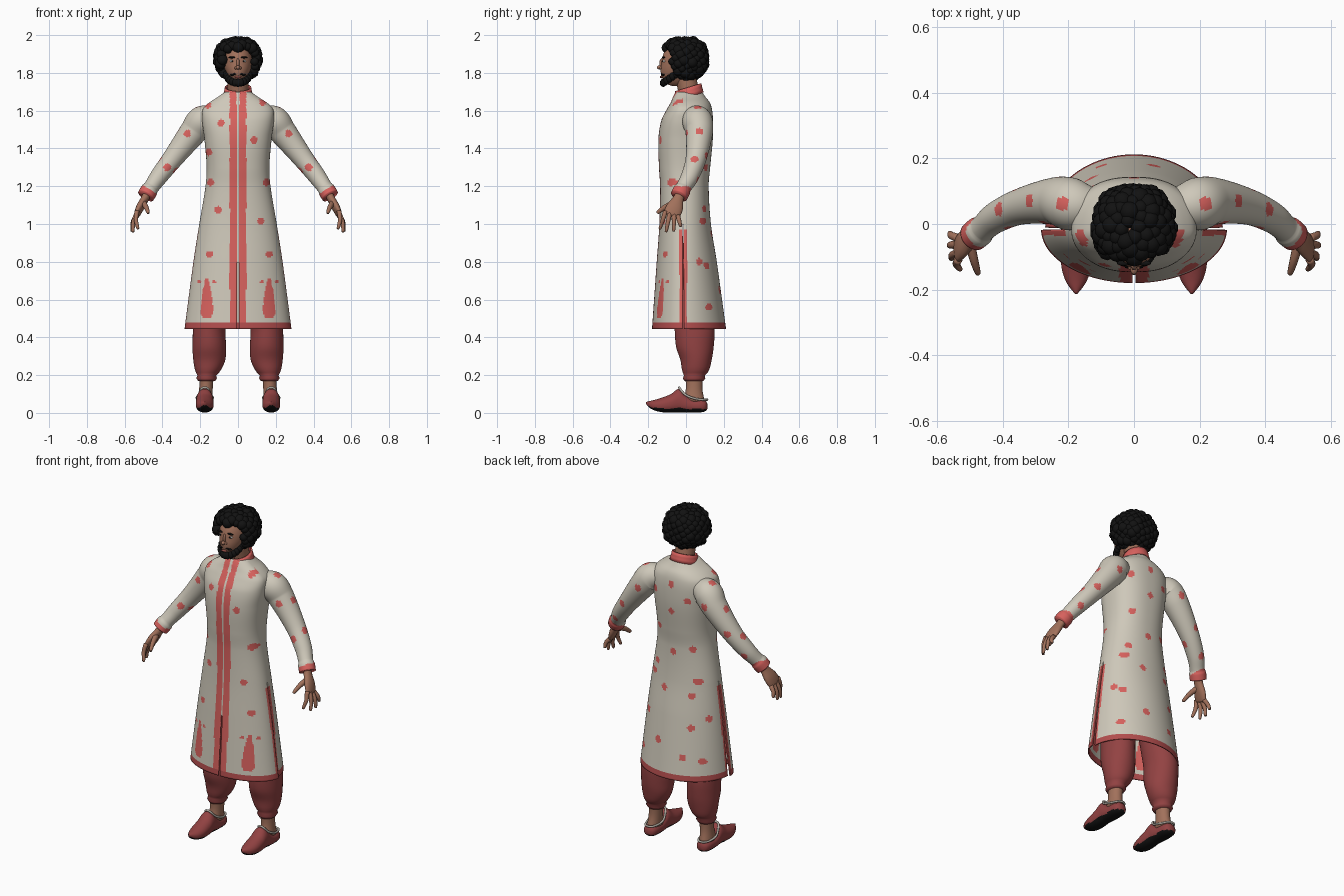
import bpy, bmesh, random
from math import sin, cos, pi, tau, hypot, sqrt
from mathutils import Vector, Matrix

random.seed(4)
if "Cube" in bpy.data.objects:
    bpy.data.objects.remove(bpy.data.objects["Cube"])


def material(name, *rgb):
    m = bpy.data.materials.new(name)
    m.use_nodes = True
    m.diffuse_color = (*rgb, 1)
    m.node_tree.nodes["Principled BSDF"].inputs["Base Color"].default_value = (*rgb, 1)
    return m


CREAM = material("cream cloth", .62, .58, .49)
RED = material("coral red print", .68, .12, .11)
HEM = material("hem red", .45, .075, .075)
MAROON = material("maroon cloth", .29, .055, .055)
SKIN = material("skin", .36, .165, .105)
BLACK = material("black", .006, .006, .006)
TRIM = material("shoe trim", .45, .42, .37)
WHITE = material("eye white", .6, .58, .55)
LIP = material("lips", .3, .08, .065)


def finish(name, bm, mats, rule=None, thick=0):
    """Colour or cut faces by rule, then make a smooth object."""
    bmesh.ops.recalc_face_normals(bm, faces=bm.faces)
    cut = []
    if rule:
        for f in bm.faces:
            k = rule(f.calc_center_median(), f.normal)
            if k < 0:
                cut.append(f)
            else:
                f.material_index = k
    bmesh.ops.delete(bm, geom=cut, context="FACES")
    me = bpy.data.meshes.new(name)
    bm.to_mesh(me)
    bm.free()
    for m in mats:
        me.materials.append(m)
    me.shade_smooth()
    ob = bpy.data.objects.new(name, me)
    bpy.context.collection.objects.link(ob)
    if thick:
        mod = ob.modifiers.new("cloth thickness", "SOLIDIFY")
        mod.thickness = thick
        mod.offset = -1
    return ob


def sample(rows, n):
    """Smoothly resample rows along their first column."""
    rows = [Vector(r) for r in rows]
    last = len(rows) - 1

    def slope(i):
        a, b = rows[max(i - 1, 0)], rows[min(i + 1, last)]
        return (b - a) / (b[0] - a[0])
    out, i = [], 0
    for j in range(n + 1):
        key = rows[0][0] + (rows[-1][0] - rows[0][0]) * j / n
        sign = 1 if rows[-1][0] > rows[0][0] else -1
        while i < last - 1 and (key - rows[i + 1][0]) * sign > 0:
            i += 1
        a, b = rows[i], rows[i + 1]
        h = b[0] - a[0]
        t = (key - a[0]) / h
        s = t * t * (3 - 2 * t)
        out.append(a * (1 - s) + b * s + slope(i) * (h * t * (1 - t) ** 2)
                   - slope(i + 1) * (h * t * t * (1 - t)))
    return out


def loft(name, rings, mats, rule=None, caps=True, thick=0):
    bm = bmesh.new()
    loops = [[bm.verts.new(p) for p in r] for r in rings]
    n = len(loops[0])
    for a, b in zip(loops, loops[1:]):
        for i in range(n):
            bm.faces.new((a[i], a[(i + 1) % n], b[(i + 1) % n], b[i]))
    if caps:
        bm.faces.new(loops[0])
        bm.faces.new(loops[-1])
    return finish(name, bm, mats, rule, thick)


def circle(n):
    return [(cos((i + .5) * tau / n), sin((i + .5) * tau / n)) for i in range(n)]


def tube(name, rows, mats, n=12, steps=10, rule=None):
    """Sweep an ellipse along rows of (key, x, y, z, wide, thin)."""
    s = sample(rows, steps)
    rings = []
    for i, r in enumerate(s):
        t = Vector(s[min(i + 1, steps)][1:4]) - Vector(s[max(i - 1, 0)][1:4])
        u = t.cross(Vector((1, 0, 0))).normalized()
        v = t.cross(u).normalized()
        rings.append([Vector(r[1:4]) + u * c * r[4] + v * d * r[5] for c, d in circle(n)])
    return loft(name, rings, mats, rule)


def blobs(name, items, mat, detail=2):
    bm = bmesh.new()
    for centre, size in items:
        bmesh.ops.create_icosphere(bm, subdivisions=detail, radius=1,
                                   matrix=Matrix.Translation(centre) @ Matrix.Diagonal((*size, 1)))
    return finish(name, bm, [mat])


# Long coat: height, half width, front depth, back depth, boxiness
COAT = [(1.7, .068, -.055, .085, 2), (1.67, .11, -.07, .105, 2.1), (1.645, .15, -.08, .125, 2.2),
        (1.61, .185, -.1, .137, 2.3), (1.55, .19, -.13, .143, 2.4), (1.45, .178, -.146, .142, 2.4),
        (1.3, .166, -.143, .128, 2.3), (1.2, .172, -.137, .12, 2.2), (1, .205, -.141, .132, 2.1),
        (.8, .236, -.155, .163, 2), (.445, .283, -.18, .212, 2)]
FRONT = [(-.09, 1.535), (.085, 1.445), (.13, 1.645), (-.16, 1.63), (-.105, 1.075), (.12, 1.015),
         (-.15, .84), (.165, .84), (-.155, 1.38), (.15, 1.22), (-.145, 1.22)]
BACK = [(0, 1.58), (0, 1.42), (-.1, 1.5), (.1, 1.3), (-.11, 1.2), (0, 1.17), (.05, .95),
        (-.12, .93), (.06, .65), (-.13, .75), (.17, .78), (-.1, .58), (.12, 1.52), (.12, 1.08)]
SIDE = [(.09, 1.015), (.12, .56), (.07, .8)]
SLIT = -.015


def coat_colour(c, n):
    ax = abs(c.x)
    front = c.y < SLIT
    if c.z < .8 and front and ax < .004:
        return -1
    if c.z < 1 and abs(c.y - SLIT) < .003 and ax > .1:
        return -1
    if c.z < .48:
        return 2
    if c.z < .97 and ax > .1 and abs(c.y - SLIT) < .02:
        return 1
    if front and .008 < ax < .044:
        return 1
    # Teardrop motifs above the front hem
    if front and .5 < c.z < .71:
        wide = .032 if c.z < .58 else .032 - (c.z - .58) * .17
        if abs(ax - .165) < wide * min(1, sqrt((c.z - .495) / .03)):
            return 1
    if front and any(hypot(ax - x, c.z - .695) < .009 for x in (.125, .205)):
        return 1
    if any(hypot(c.x - x, c.z - z) < .019 for x, z in (FRONT if front else BACK)):
        return 1
    return int(ax > .12 and any(hypot(c.y - y, c.z - z) < .018 for y, z in SIDE))


rings = []
for z, w, front, back, power in sample(COAT, 150):
    ring = []
    for c, d in circle(180):
        x = w * abs(c) ** (2 / power) * (1 if c > 0 else -1)
        depth = abs(d) ** (2 / power)
        y = SLIT + depth * ((back - SLIT) if d > 0 else (front - SLIT))
        if d > 0 and z < 1:
            x *= 1 - .08 * (1 - z)
        ring.append((x, y, z))
    rings.append(ring)
loft("long_coat", rings, [CREAM, RED, HEM], coat_colour, caps=False, thick=.007)

# Stand collar, higher at the back and open at the front
rings = [[(r * c, .012 + r * d, z + .3 * r * d) for c, d in circle(60)]
         for r, z in ((.082, 1.672), (.077, 1.69), (.073, 1.705), (.07, 1.724))]
loft("collar", rings, [RED], lambda c, n: -1 if abs(c.x) < .008 and c.y < 0 else 0,
     caps=False, thick=.008)

# Sleeves, hands, trousers and shoes on both sides
ARM_DOTS = [Vector(p) for p in ((.27, 0, 1.48), (.318, .07, 1.49), (.375, -.008, 1.3), (.412, .045, 1.343),
            (.35, .11, 1.36), (.43, .065, 1.23), (.22, .14, 1.5), (.22, .06, 1.62), (.33, .03, 1.28))]


def sleeve_colour(c, n):
    if c.z < 1.2 and abs(c.x) > .43 and (abs(c.x) * .55 - c.z * .83) > -.725:
        return 1
    p = Vector((abs(c.x), c.y, c.z))
    return int(any((p - d).length < .021 for d in ARM_DOTS))


for s, side in ((1, "left"), (-1, "right")):
    def mirrored(rows):
        return [(i, s * p[0], *p[1:]) for i, p in enumerate(rows)]

    arm = [(0, .13, .05, 1.565, .06), (.08, .19, .06, 1.545, .08), (.15, .235, .07, 1.49, .073),
           (.31, .345, .053, 1.347, .055), (.43, .42, .02, 1.25, .047), (.52, .462, -.015, 1.19, .041),
           (.535, .469, -.021, 1.18, .046), (.58, .488, -.037, 1.148, .046)]
    tube(side + "_sleeve", [(k, s * x, y, z, r, r) for k, x, y, z, r in arm], [CREAM, RED],
         56, 80, sleeve_colour)
    tube(side + "_palm", mirrored([(.475, -.025, 1.17, .028, .024), (.492, -.04, 1.135, .028, .021),
                                   (.517, -.058, 1.09, .044, .021), (.535, -.075, 1.052, .044, .015),
                                   (.539, -.079, 1.042, .03, .008)]), [SKIN], 20, 16)
    # Fingers from knuckle offset to tip
    tips = [(-.033, .53, -.137, .978), (-.011, .556, -.105, .962),
            (.012, .562, -.065, .965), (.032, .56, -.028, .988)]
    for name, (d, x, y, z) in zip(("index", "middle", "ring", "little"), tips):
        k = Vector((.535, -.075 + d, 1.055 - .4 * d))
        t = Vector((x, y, z))
        m = (k + t) / 2 + Vector((.008, 0, 0))
        tube(f"{side}_{name}_finger", mirrored([(*k, .013, .013), (*m, .0115, .0115), (*t, .008, .008),
                                                (*(t + (t - m) * .1), .003, .003)]), [SKIN])
    tube(side + "_thumb", mirrored([(.5, -.06, 1.11, .018, .016), (.487, -.11, 1.09, .014, .013),
                                    (.476, -.147, 1.062, .01, .009), (.474, -.152, 1.057, .004, .004)]), [SKIN])

    # Gathered trouser leg: height, centre x, centre y, half width, half depth
    leg = [(.9, .1, .0, .09, .09), (.7, .125, .02, .092, .1), (.45, .152, .045, .086, .106),
           (.35, .152, .047, .089, .1), (.28, .152, .053, .085, .083), (.22, .16, .05, .066, .07),
           (.2, .165, .045, .05, .056), (.185, .166, .043, .055, .06), (.168, .166, .042, .045, .05)]
    loft(side + "_trouser_leg", [[(s * (x + w * c), y + h * d, z) for c, d in circle(36)]
                                 for z, x, y, w, h in sample(leg, 48)], [MAROON])
    ankle = [(.19, .167, .043, .038, .046), (.12, .17, .043, .036, .045), (.06, .174, .04, .038, .06)]
    loft(side + "_ankle", [[(s * (x + w * c), y + h * d, z) for c, d in circle(24)]
                           for z, x, y, w, h in sample(ankle, 8)], [SKIN])

    # Pointed shoe: y, half width, underside, top
    shoe = [(.113, .012, .02, .05), (.105, .03, .01, .065), (.08, .041, .003, .073), (.03, .044, .002, .079),
            (0, .045, .002, .097), (-.035, .045, .002, .128), (-.08, .047, .002, .1), (-.13, .045, .004, .08),
            (-.17, .034, .014, .068), (-.197, .017, .03, .062), (-.213, .003, .05, .057)]
    loft(side + "_shoe", [[(s * (.176 + w * c), y, (a + b) / 2 + (b - a) / 2 * d * abs(d) ** (-.3 if d < 0 else 0))
                           for c, d in circle(32)] for y, w, a, b in sample(shoe, 44)],
         [MAROON, BLACK], lambda c, n: int(n.z < -.45 and c.z < .045))
    cu = bpy.data.curves.new(side + "_shoe_trim", "CURVE")
    cu.dimensions = "3D"
    cu.bevel_depth = .006
    sp = cu.splines.new("BEZIER")
    rim = [(0, -.036, .135), (.032, -.005, .098), (.04, .05, .075), (0, .112, .07),
           (-.04, .05, .075), (-.032, -.005, .098)]
    sp.bezier_points.add(len(rim) - 1)
    for b, (x, y, z) in zip(sp.bezier_points, rim):
        b.co = (.176 * s + x, y, z)
        b.handle_left_type = b.handle_right_type = "AUTO"
    sp.use_cyclic_u = True
    cu.materials.append(TRIM)
    bpy.context.collection.objects.link(bpy.data.objects.new(side + "_shoe_trim", cu))

    # Eyes and brows
    blobs(side + "_eye", [((s * .031, -.113, 1.862), (.013, .011, .007))], WHITE)
    blobs(side + "_iris", [((s * .031, -.122, 1.862), (.005, .004, .005))], BLACK)
    blobs(side + "_brow", [((s * .032, -.119, 1.882), (.021, .008, .005))], BLACK)

# Neck and head with a narrowed, forward chin
tube("neck", [(0, 0, .03, 1.62, .056, .056), (1, 0, .015, 1.7, .055, .055), (2, 0, -.005, 1.79, .055, .055)], [SKIN], 28)
bm = bmesh.new()
bmesh.ops.create_uvsphere(bm, u_segments=40, v_segments=28, radius=1)
for v in bm.verts:
    low = max(0, -v.co.z)
    v.co = (v.co.x * .076 * (1 - .25 * low), -.03 + v.co.y * .1 - (.03 * low if v.co.y < 0 else 0),
            1.848 + v.co.z * .118)
finish("head", bm, [SKIN])
blobs("nose", [((0, -.127, 1.85), (.009, .014, .028)), ((0, -.139, 1.829), (.011, .015, .011)),
               ((.011, -.13, 1.826), (.008, .01, .008)), ((-.011, -.13, 1.826), (.008, .01, .008))], SKIN, 3)
blobs("lips", [((0, -.131, 1.778), (.02, .008, .007))], LIP)
blobs("moustache", [((s * x, -.128 + x * .3, 1.798 - x * .3), (.015, .008, .006))
                    for s in (1, -1) for x in (.012, .028)], BLACK)
beard = []
for i in range(13):
    a = pi * i / 12
    beard.append(((.06 * cos(a), -.055 - .066 * sin(a), 1.792 - .045 * sin(a)), (.019, .018, .022)))
blobs("beard", beard + [((0, -.12, 1.748), (.032, .018, .02))], BLACK)

# Curly hair: clumps over a rounded cap, leaving the face open
hair = [((0, .028, 1.875), (.115, .09, .105))]
N = 170
for i in range(N):
    h = 1 - 2 * (i + .5) / N
    r, a = sqrt(1 - h * h), i * pi * (3 - sqrt(5))
    d = [abs(k) ** .88 * (1 if k > 0 else -1) for k in (r * cos(a), r * sin(a), h)]
    x, y, z = .104 * d[0], -.007 + .109 * d[1], 1.874 + .097 * d[2]
    if (y < -.03 and abs(x) < .08 and z < 1.925) or (y < -.075 and z < 1.8):
        continue
    q = random.uniform(.022, .032)
    hair.append(((x, y, z), (q, q, q)))
blobs("curly_hair", hair, BLACK)
